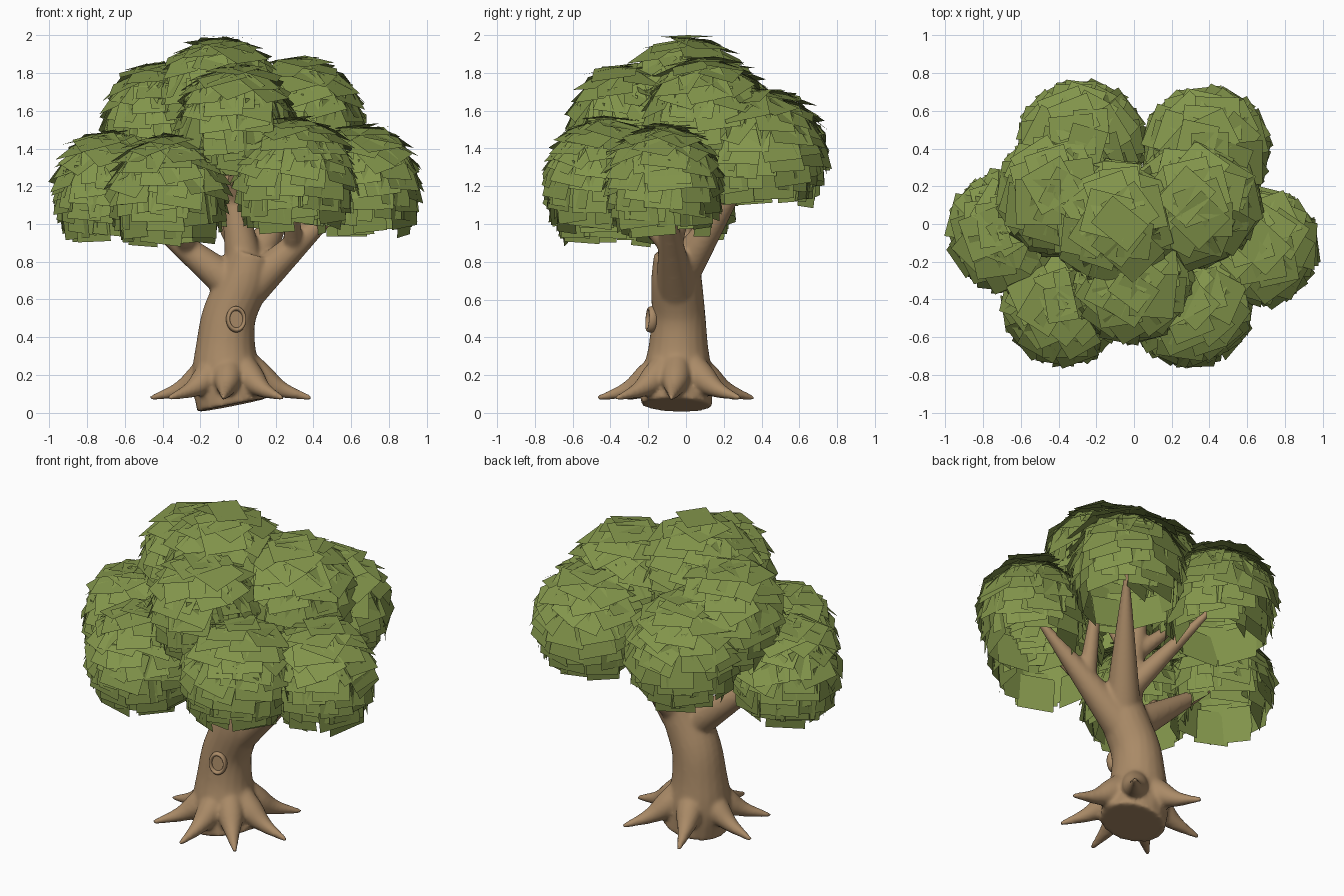
import bpy, bmesh, math, random
from mathutils import Vector, Matrix

if "Cube" in bpy.data.objects:
    bpy.data.objects.remove(bpy.data.objects["Cube"])

random.seed(4)


def material(name, col):
    m = bpy.data.materials.new(name)
    m.diffuse_color = (*col, 1)
    m.use_nodes = True
    m.node_tree.nodes["Principled BSDF"].inputs["Base Color"].default_value = m.diffuse_color
    return m


BARK = material("bark", (0.40, 0.255, 0.135))
LEAF = material("leaf", (0.225, 0.30, 0.07))


def finish(name, bm, mat):
    me = bpy.data.meshes.new(name)
    bm.to_mesh(me)
    bm.free()
    ob = bpy.data.objects.new(name, me)
    me.materials.append(mat)
    bpy.context.collection.objects.link(ob)
    return ob


def spline(pts, steps=6):
    # smooth path through (x, y, z, radius) points
    p = [Vector(q) for q in pts]
    p = [2 * p[0] - p[1]] + p + [2 * p[-1] - p[-2]]
    out = []
    for i in range(1, len(p) - 2):
        a, b, c, d = p[i - 1:i + 3]
        for s in range(steps):
            t = s / steps
            out.append(0.5 * (2 * b + (c - a) * t + (2 * a - 5 * b + 4 * c - d) * t * t
                              + (3 * b - a - 3 * c + d) * t ** 3))
    return out + [p[-2]]


def tube(bm, pts, sides=20):
    path = spline(pts)
    rings = []
    for i, q in enumerate(path):
        d = (path[min(i + 1, len(path) - 1)] - path[max(i - 1, 0)]).to_3d().normalized()
        u = d.cross(Vector((0.3, 0.9, 0.3))).normalized()
        v = d.cross(u)
        r = max(q[3], 0.006)
        rings.append([bm.verts.new(q.to_3d() + r * (math.cos(a) * u + math.sin(a) * v))
                      for a in (math.tau * k / sides for k in range(sides))])
    for a, b in zip(rings, rings[1:]):
        for k in range(sides):
            j = (k + 1) % sides
            bm.faces.new((a[k], a[j], b[j], b[k]))
    bm.faces.new(rings[0][::-1])
    bm.faces.new(rings[-1])


# leaf clumps: x, y, top, radius, then the limb each branch forks from and where
CLUMPS = {
    "left": (-.67, -.04, 1.5, .315, "trunk", .0),
    "right": (.66, -.12, 1.53, .32, "trunk", .1),
    "crown": (-.1, 0, 2, .34, "trunk", .3),
    "back_right": (.38, .39, 1.72, .34, "trunk", .4),
    "back_left": (-.28, .42, 1.72, .34, "crown", .2),
    "front_left": (-.37, -.42, 1.48, .325, "left", .42),
    "front_right": (.3, -.43, 1.57, .33, "right", .4),
    "upper_right": (.33, .11, 1.89, .34, "right", .4),
    "upper_front": (-.01, -.31, 1.85, .32, "crown", .42),
    "upper_left": (-.39, .16, 1.86, .335, "crown", .45),
}

# trunk, limbs and roots, fused into one smooth surface
bm = bmesh.new()
tube(bm, [(-.03, -.05, .04, .19), (-.06, -.045, .2, .185), (-.065, -.04, .36, .157),
          (-.045, -.04, .52, .143), (.03, -.05, .7, .135), (.07, -.05, .84, .12)])
limbs = {"trunk": (Vector((.04, -.05, .62, .11)), Vector((.06, -.04, .86, .11)))}
for key, (x, y, top, rad, parent, t) in CLUMPS.items():
    a, b = limbs[parent]
    start, end = a.lerp(b, t), Vector((x, y, top - rad, .012))
    if parent != "trunk":
        start.w = max(start.w * .8, .045)
    limbs[key] = (start, end)
    tube(bm, [start, start.lerp(end, .33), start.lerp(end, .67), end])
for deg in (-50, -95, -140, 172, 112, 50, -5):
    c, s = math.cos(math.radians(deg)), math.sin(math.radians(deg))
    tube(bm, [(-.04 + r * c, -.04 + r * s, z, w) for r, z, w in
              ((.07, .27, .075), (.17, .18, .075), (.28, .12, .042), (.43, .078, .012))])
trunk = finish("trunk_and_roots", bm, BARK)
rem = trunk.modifiers.new("fuse", 'REMESH')
rem.mode = 'VOXEL'
rem.voxel_size = 0.012
rem.use_smooth_shade = True
smo = trunk.modifiers.new("soften", 'SMOOTH')
smo.factor, smo.iterations = 0.5, 6

# knot hole: raised oval ring with an inset dish
bm = bmesh.new()
N, M = 28, 10
prof = [(0.044 + 0.010 * math.cos(a), 0.022 * math.sin(a))
        for a in (math.tau * k / M for k in range(M))]
grid = [[bm.verts.new((r * math.cos(t), -h, 1.3 * r * math.sin(t))) for r, h in prof]
        for t in (math.tau * i / N for i in range(N))]
for i in range(N):
    for k in range(M):
        a, b = grid[i], grid[(i + 1) % N]
        bm.faces.new((a[k], a[(k + 1) % M], b[(k + 1) % M], b[k]))
bm.faces.new([bm.verts.new((.038 * math.cos(t), -.004, .049 * math.sin(t)))
              for t in (math.tau * i / N for i in range(N))])
bmesh.ops.recalc_face_normals(bm, faces=bm.faces)
for f in bm.faces:
    f.smooth = len(f.verts) == 4
knot = finish("knot_hole", bm, BARK)
knot.location = (-.01, -.184, .495)
knot.rotation_euler = (math.radians(-4), 0, math.radians(12))


# each clump is a dome shingled with large flat cards
def clump(name, x, y, top, rad, count=84):
    bm = bmesh.new()
    centre = Vector((x, y, top - rad))
    R = rad - 0.04
    for i in range(count):
        nz = 1 - 1.6 * (i + 0.15) / count
        a = i * 2.39996 + random.uniform(-.2, .2)
        h = math.sqrt(1 - nz * nz)
        n = Vector((h * math.cos(a), h * math.sin(a), nz))
        side = Vector((-math.sin(a), math.cos(a), 0))
        down = side.cross(n)
        if down.z > 0:
            down = -down
        if nz < 0:      # skirt cards hang nearly straight down
            down = (down + Vector((0, 0, -1))).normalized()
        down = (down + n * 0.2 * min(1, h * 1.5)).normalized()
        spin = Matrix.Rotation(random.uniform(-1, 1) * (0.15 + max(0, nz) ** 2), 3, down.cross(side))
        w, l = random.uniform(.09, .125), random.uniform(.09, .125)
        p = centre + n * (R * random.uniform(.95, 1.02) + .03 * max(0, nz) ** 4)
        s, d = spin @ side * w, spin @ down * l
        f = bm.faces.new([bm.verts.new(p + q) for q in (-s - d, -s + d, s + d, s - d)])
        f.normal_update()
        if f.normal.dot(n) < 0:
            f.normal_flip()
    finish(name, bm, LEAF)


for key, args in CLUMPS.items():
    clump("leaves_" + key, *args[:4])
